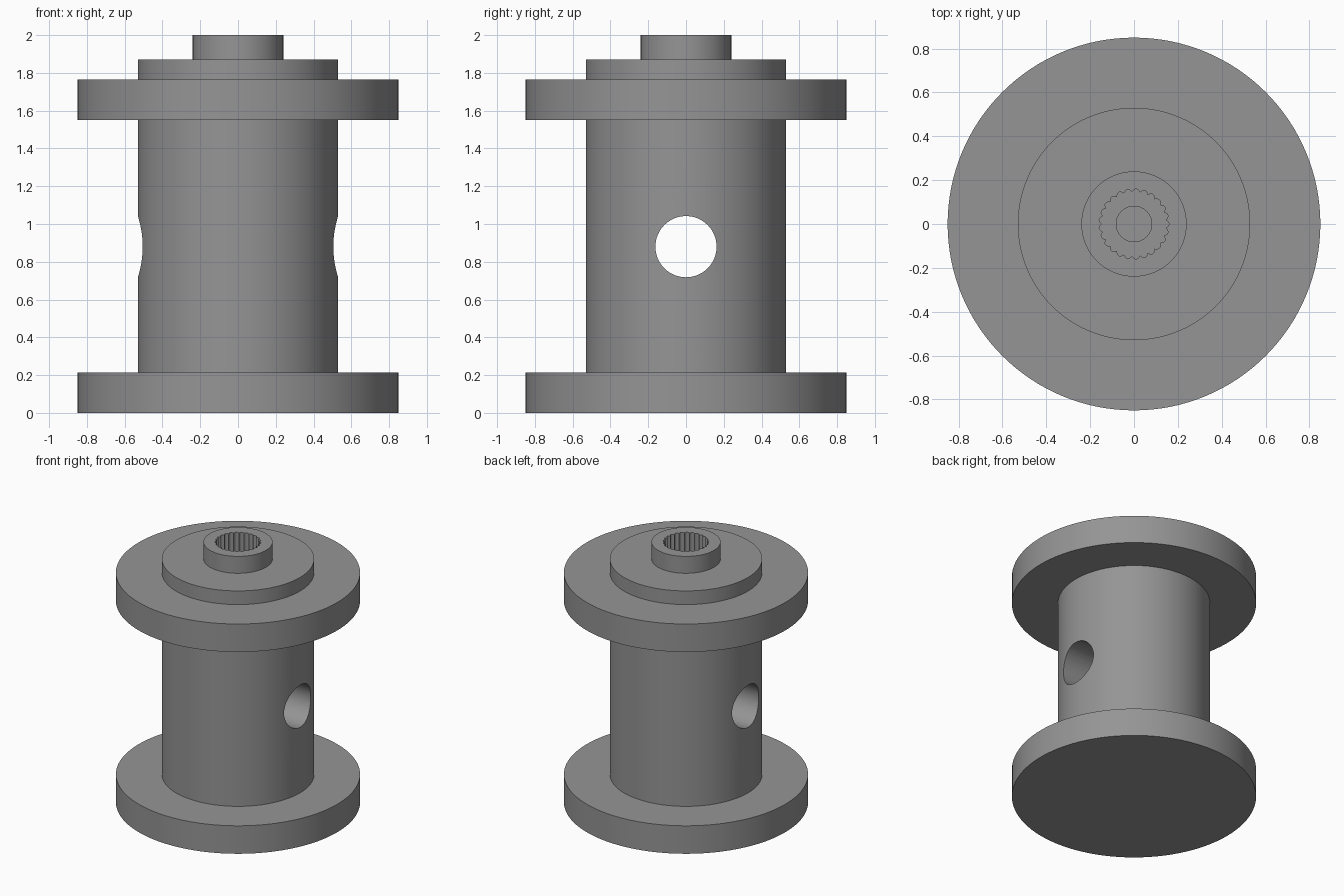
import bpy, bmesh, math

if "Cube" in bpy.data.objects:
    bpy.data.objects.remove(bpy.data.objects["Cube"])

SEG = 128
TEETH = 25

grey = bpy.data.materials.new("mid_grey")
grey.diffuse_color = (0.3, 0.3, 0.3, 1)
grey.use_nodes = True
grey.node_tree.nodes["Principled BSDF"].inputs["Base Color"].default_value = grey.diffuse_color


def add_object(name, bm):
    bmesh.ops.recalc_face_normals(bm, faces=bm.faces)
    mesh = bpy.data.meshes.new(name)
    bm.to_mesh(mesh)
    bm.free()
    mesh.materials.append(grey)
    obj = bpy.data.objects.new(name, mesh)
    bpy.context.collection.objects.link(obj)
    return obj


def stack(name, rings):
    """Closed solid from (z, outline radius function, point count) rings."""
    bm = bmesh.new()
    loops = []
    for z, radius, n in rings:
        loops.append([bm.verts.new((radius(i) * math.cos(2 * math.pi * i / n),
                                    radius(i) * math.sin(2 * math.pi * i / n), z))
                      for i in range(n)])
    for a, b in zip(loops, loops[1:]):
        for i in range(len(a)):
            j = (i + 1) % len(a)
            bm.faces.new((a[i], a[j], b[j], b[i]))
    bm.faces.new(loops[0])
    bm.faces.new(loops[-1])
    return add_object(name, bm)


def turned(name, profile, n=SEG):
    return stack(name, [(z, lambda i, r=r: r, n) for r, z in profile])


# Spool: base flange, drum, top flange, collar and shaft boss
spool = turned("spool", [(0.85, 0), (0.85, 0.215), (0.53, 0.215), (0.53, 1.55),
                         (0.85, 1.55), (0.85, 1.765), (0.53, 1.765), (0.53, 1.87),
                         (0.24, 1.87), (0.24, 2.0)])

# Cross hole through the drum along x
cross_hole = turned("cross_hole_cutter", [(0.162, -1), (0.162, 1)], 64)
cross_hole.rotation_euler = (0, math.pi / 2, 0)
cross_hole.location = (0, 0, 0.88)

# Toothed socket in the boss, with a narrow screw hole below it
n = TEETH * 8
tooth = lambda i: 0.146 + 0.014 * abs(math.cos(math.pi * TEETH * i / n))
socket = stack("socket_cutter", [(1.75, tooth, n), (2.1, tooth, n)])
screw_hole = turned("screw_hole_cutter", [(0.081, 1.5), (0.081, 1.85)], 48)

for cutter in (cross_hole, socket, screw_hole):
    cutter.hide_render = True
    mod = spool.modifiers.new(cutter.name, 'BOOLEAN')
    mod.operation = 'DIFFERENCE'
    mod.solver = 'EXACT'
    mod.object = cutter

# Apply the cuts, remove the helpers and smooth the round walls
bpy.context.view_layer.objects.active = spool
spool.select_set(True)
for mod in list(spool.modifiers):
    bpy.ops.object.modifier_apply(modifier=mod.name)
for cutter in (cross_hole, socket, screw_hole):
    bpy.data.objects.remove(cutter)
bpy.ops.object.shade_smooth_by_angle(angle=math.radians(30))
